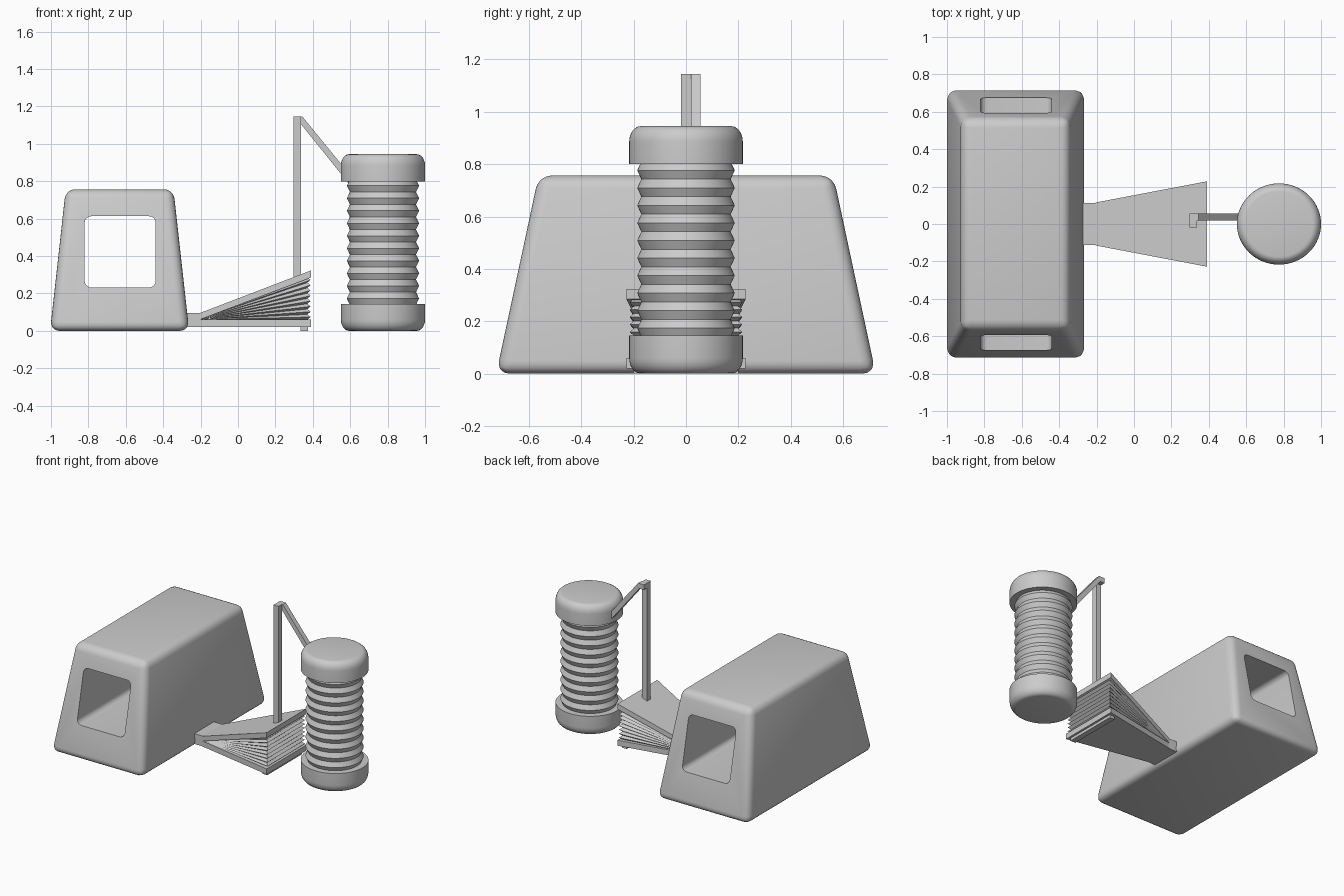
import bpy, bmesh, math

if "Cube" in bpy.data.objects:
    bpy.data.objects.remove(bpy.data.objects["Cube"])


def finish(name, bm, smooth=None):
    bmesh.ops.recalc_face_normals(bm, faces=bm.faces[:])
    me = bpy.data.meshes.new(name)
    bm.to_mesh(me)
    bm.free()
    ob = bpy.data.objects.new(name, me)
    bpy.context.collection.objects.link(ob)
    bpy.ops.object.select_all(action='DESELECT')
    ob.select_set(True)
    bpy.context.view_layer.objects.active = ob
    if smooth:
        bpy.ops.object.shade_smooth_by_angle(angle=math.radians(smooth))
    return ob


def loft(rings):
    """Closed bmesh from a stack of equally sized point rings."""
    bm = bmesh.new()
    rows = [[bm.verts.new(p) for p in r] for r in rings]
    n = len(rows[0])
    for a, b in zip(rows, rows[1:]):
        for i in range(n):
            j = (i + 1) % n
            bm.faces.new((a[i], a[j], b[j], b[i]))
    bm.faces.new(rows[0])
    bm.faces.new(rows[-1])
    return bm


def trapezoid(x0, w0, z0, x1, w1, z1):
    """Plan outline: near end (x0, half width w0), far end (x1, w1)."""
    return [(x0, -w0, z0), (x1, -w1, z1), (x1, w1, z1), (x0, w0, z0)]


def rect(cx, hx, hy, z):
    return [(cx - hx, -hy, z), (cx + hx, -hy, z), (cx + hx, hy, z), (cx - hx, hy, z)]


def box(name, x0, x1, y0, y1, z0, z1):
    return finish(name, loft([[(x0, y0, z), (x1, y0, z), (x1, y1, z), (x0, y1, z)] for z in (z0, z1)]))


def lathe(name, profile, smooth, n=64, cx=0.775, squash=0.965):
    ang = [2 * math.pi * i / n for i in range(n)]
    return finish(name, loft([[(cx + r * math.cos(a), squash * r * math.sin(a), z) for a in ang]
                              for r, z in profile]), smooth)


# Tapered housing with rounded edges
bm = loft([rect(-0.633, 0.372, 0.725, 0), rect(-0.633, 0.288, 0.563, 0.757)])
bmesh.ops.bevel(bm, geom=bm.edges[:], offset=0.05, segments=5, profile=0.5, affect='EDGES')
housing = finish("housing", bm)

# Rounded square tunnel through the housing
bm = loft([[(x, y, z) for x, y in ((-0.82, -1), (-0.44, -1), (-0.44, 1), (-0.82, 1))]
           for z in (0.232, 0.613)])
long_edges = [e for e in bm.edges if abs(e.verts[0].co.y - e.verts[1].co.y) > 1]
bmesh.ops.bevel(bm, geom=long_edges, offset=0.035, segments=5, profile=0.5, affect='EDGES')
cutter = finish("tunnel_cutter", bm)
cutter.hide_render = True
bpy.ops.object.select_all(action='DESELECT')
housing.select_set(True)
bpy.context.view_layer.objects.active = housing
cut = housing.modifiers.new("tunnel", 'BOOLEAN')
cut.operation = 'DIFFERENCE'
cut.solver = 'EXACT'
cut.object = cutter
bpy.ops.object.modifier_apply(modifier=cut.name)
bpy.data.objects.remove(cutter, do_unlink=True)
bpy.ops.object.shade_smooth_by_angle(angle=math.radians(35))

# Bellows: nozzle, two boards, foot bar
box("nozzle", -0.30, -0.20, -0.112, 0.112, 0.02, 0.095)
finish("bottom_board", loft([trapezoid(-0.2, 0.115, z, 0.39, 0.228, z) for z in (0.02, 0.06)]))
finish("top_board", loft([trapezoid(-0.205, 0.115, 0.06, 0.39, 0.228, 0.285),
                          trapezoid(-0.205, 0.115, 0.095, 0.39, 0.228, 0.323)]))
box("foot_bar", 0.335, 0.375, -0.2, 0.2, 0, 0.02)

# Bellows pleats fanning out from the hinge
pleats = 8
rings = []
for k in range(2 * pleats + 1):
    t = k / (2 * pleats)
    inset = 0.017 * (k % 2 == 0)
    rings.append(trapezoid(-0.2, 0.108 - inset * 0.5, 0.06 + 0.004 * t,
                           0.388 - inset, 0.215 - inset, 0.06 + 0.227 * t))
finish("pleats", loft(rings))

# Post and slanting arm
box("post", 0.298, 0.338, -0.02, 0.02, 0.28, 1.145)
arm = [(0.298, 1.145), (0.345, 1.145), (0.60, 0.833), (0.60, 0.777), (0.335, 1.108), (0.298, 1.108)]
finish("arm", loft([[(x, y, z) for x, z in arm] for y in (0.02, 0.056)]))

# Lantern: corrugated body between two rounded caps
waves = 10
body = [(0.193 if k % 2 else 0.177, 0.14 + 0.67 * k / (2 * waves)) for k in range(2 * waves + 1)]
lathe("lantern_body", body, 25)
curve = [(0.18 + 0.045 * math.cos(a), 0.885 + 0.06 * math.sin(a))
         for a in (math.radians(15 * i) for i in range(7))]
cap = [(0.225, 0.80)] + curve
lathe("lantern_top_cap", cap, 40)
lathe("lantern_bottom_cap", [(r, 0.945 - z) for r, z in cap], 40)
